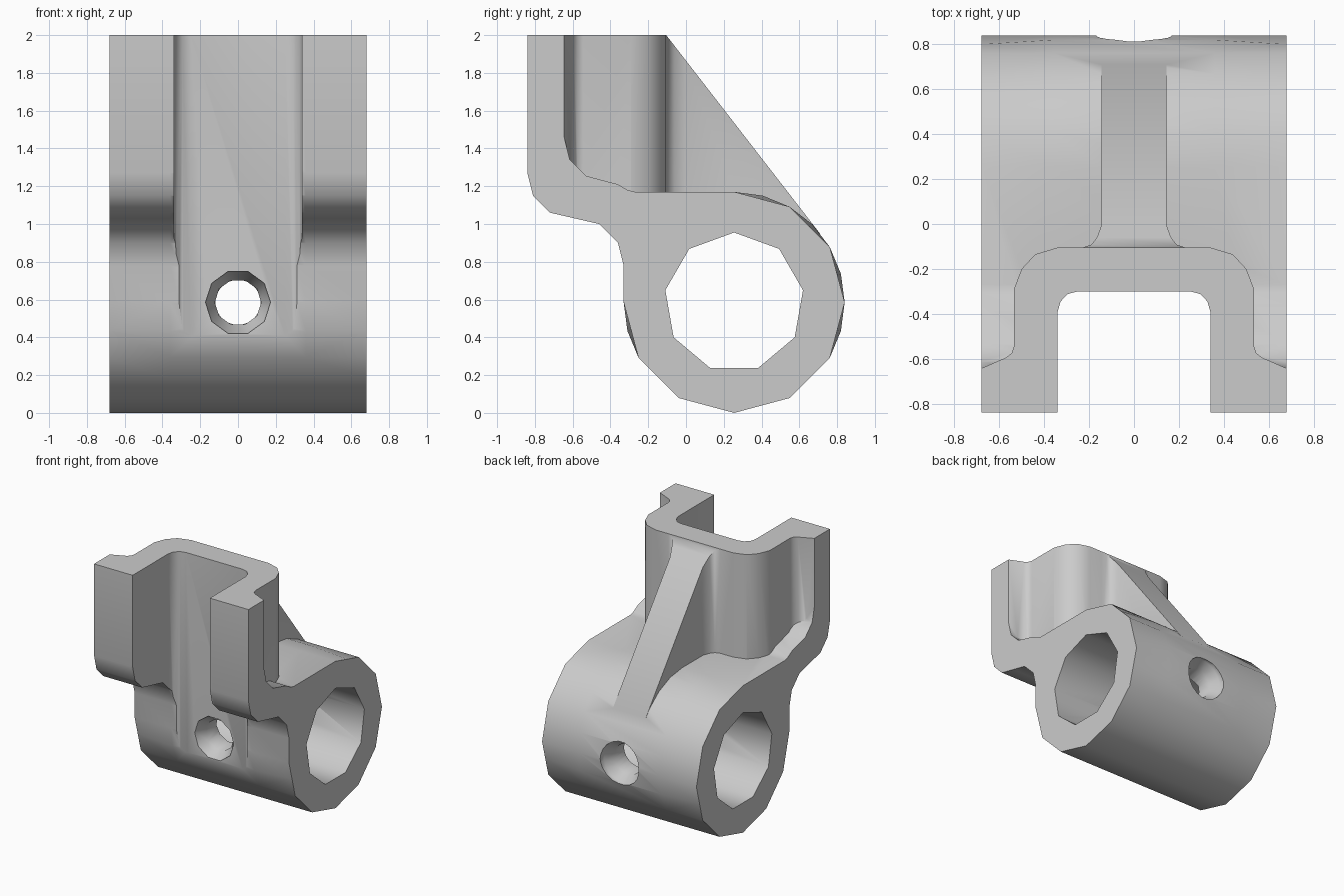
import bpy, bmesh
from math import sin, cos, radians, pi

cube = bpy.data.objects.get("Cube")
if cube:
    bpy.data.objects.remove(cube, do_unlink=True)

grey = bpy.data.materials.new("cast_grey")
grey.use_nodes = True
grey.diffuse_color = (0.6, 0.6, 0.6, 1)
grey.node_tree.nodes["Principled BSDF"].inputs["Base Color"].default_value = (0.6, 0.6, 0.6, 1)

HALF = 0.68                      # half width of the casting
CY, CZ, R = 0.255, 0.585, 0.585  # barrel axis and radius


def loft(name, rings):
    """Closed solid through matching rings of points."""
    bm = bmesh.new()
    loops = [[bm.verts.new(p) for p in ring] for ring in rings]
    sides = []
    for a, b in zip(loops, loops[1:]):
        for i in range(len(a)):
            j = (i + 1) % len(a)
            sides.append(bm.faces.new((a[i], a[j], b[j], b[i])))
    bm.faces.new(loops[0])
    bm.faces.new(loops[-1])
    if len(rings) > 2:
        bmesh.ops.triangulate(bm, faces=sides)
    bmesh.ops.recalc_face_normals(bm, faces=bm.faces)
    mesh = bpy.data.meshes.new(name)
    bm.to_mesh(mesh)
    bm.free()
    mesh.materials.append(grey)
    ob = bpy.data.objects.new(name, mesh)
    bpy.context.collection.objects.link(ob)
    return ob


def upright(name, half, z0, z1):
    """Plan outline mirrored across x, extruded in z."""
    plan = half + [(-x, y) for x, y in reversed(half)]
    return loft(name, [[(x, y, z) for x, y in plan] for z in (z0, z1)])


def crosswise(name, side, w):
    """Side outline extruded along x."""
    return loft(name, [[(x, y, z) for y, z in side] for x in (-w, w)])


def turned(name, steps, n):
    """Round cutter along y, from (y, radius) steps."""
    turn = pi / 2 + pi / n
    return loft(name, [[(r * cos(turn + 2 * pi * k / n), y, CZ + r * sin(turn + 2 * pi * k / n))
                        for k in range(n)] for y, r in steps])


def combine(target, tool, operation):
    mod = target.modifiers.new(tool.name, "BOOLEAN")
    mod.object, mod.operation, mod.solver = tool, operation, "EXACT"
    bpy.context.view_layer.objects.active = target
    bpy.ops.object.modifier_apply(modifier=mod.name)
    bpy.data.objects.remove(tool, do_unlink=True)


# Barrel, shelf and front flanges share one side outline
flange = [(-0.33, 0.78), (-0.36, 0.9), (-0.46, 1.0), (-0.59, 1.03), (-0.72, 1.06),
          (-0.81, 1.15), (-0.84, 1.27), (-0.84, 2.1), (-0.645, 2.1), (-0.645, 1.46),
          (-0.615, 1.34), (-0.53, 1.255), (-0.36, 1.21), (-0.31, 1.18), (-0.27, 1.17)]


def body_ring(x, rounder):
    ring = []
    for i in range(19):
        a = radians(90 - 15 * i)
        full = i % 2 == 0 or (rounder and sin(a) > -0.6)
        r = R if full else R * cos(radians(15))
        ring.append((x, CY + r * cos(a), CZ + r * sin(a)))
    return ring + [(x, y, z) for y, z in flange]


bracket = loft("bracket", [body_ring(-HALF, False), body_ring(-0.36, True),
                           body_ring(0.36, True), body_ring(HALF, False)])

# Upright channel wall with filleted corners
wall = upright("channel_wall", [(0.6, -0.75), (HALF, -0.643), (0.57, -0.595), (0.545, -0.575),
                                (0.535, -0.545), (0.535, -0.29), (0.5, -0.2), (0.44, -0.135),
                                (0.34, -0.105)], 1.15, 2.1)
combine(bracket, wall, "UNION")

# Sloping back rib, flared where it meets the wall
rib = upright("back_rib", [(0.22, -0.2), (0.235, -0.107), (0.19, -0.092), (0.165, -0.06),
                           (0.145, -0.005), (0.145, 0.71)], 0.9, 2.1)


def slope(y):
    return 2 - 1.29 * (y + 0.105)


slope_cut = crosswise("slope_cut", [(-0.3, slope(-0.3)), (0.9, slope(0.9)), (1.2, 2.6), (-0.3, 2.6)], 0.5)
combine(rib, slope_cut, "DIFFERENCE")
combine(bracket, rib, "UNION")

# Level top
combine(bracket, upright("top_cut", [(1, -1.2), (1, 1)], 2, 2.5), "DIFFERENCE")

# Front channel
channel = upright("channel_cut", [(0.34, -1.1), (0.34, -0.39), (0.327, -0.345), (0.295, -0.312),
                                  (0.25, -0.3)], 0.2, 2.3)
combine(bracket, channel, "DIFFERENCE")

# Barrel bore
bore = [(CY + 0.37 * sin(2 * pi * k / 9), CZ + 0.37 * cos(2 * pi * k / 9)) for k in range(9)]
combine(bracket, crosswise("bore_cut", bore, 1), "DIFFERENCE")

# Countersunk pin holes, front and back
combine(bracket, turned("front_hole", [(-0.5, 0.172), (-0.29, 0.172), (-0.23, 0.123), (0.2, 0.123)], 10),
        "DIFFERENCE")
combine(bracket, turned("back_hole", [(0.3, 0.12), (0.73, 0.12), (0.79, 0.17), (1.1, 0.17)], 20),
        "DIFFERENCE")

# Smooth curved faces, crisp corners
bpy.ops.object.select_all(action="DESELECT")
bracket.select_set(True)
bpy.context.view_layer.objects.active = bracket
bpy.ops.object.shade_smooth_by_angle(angle=radians(42))
